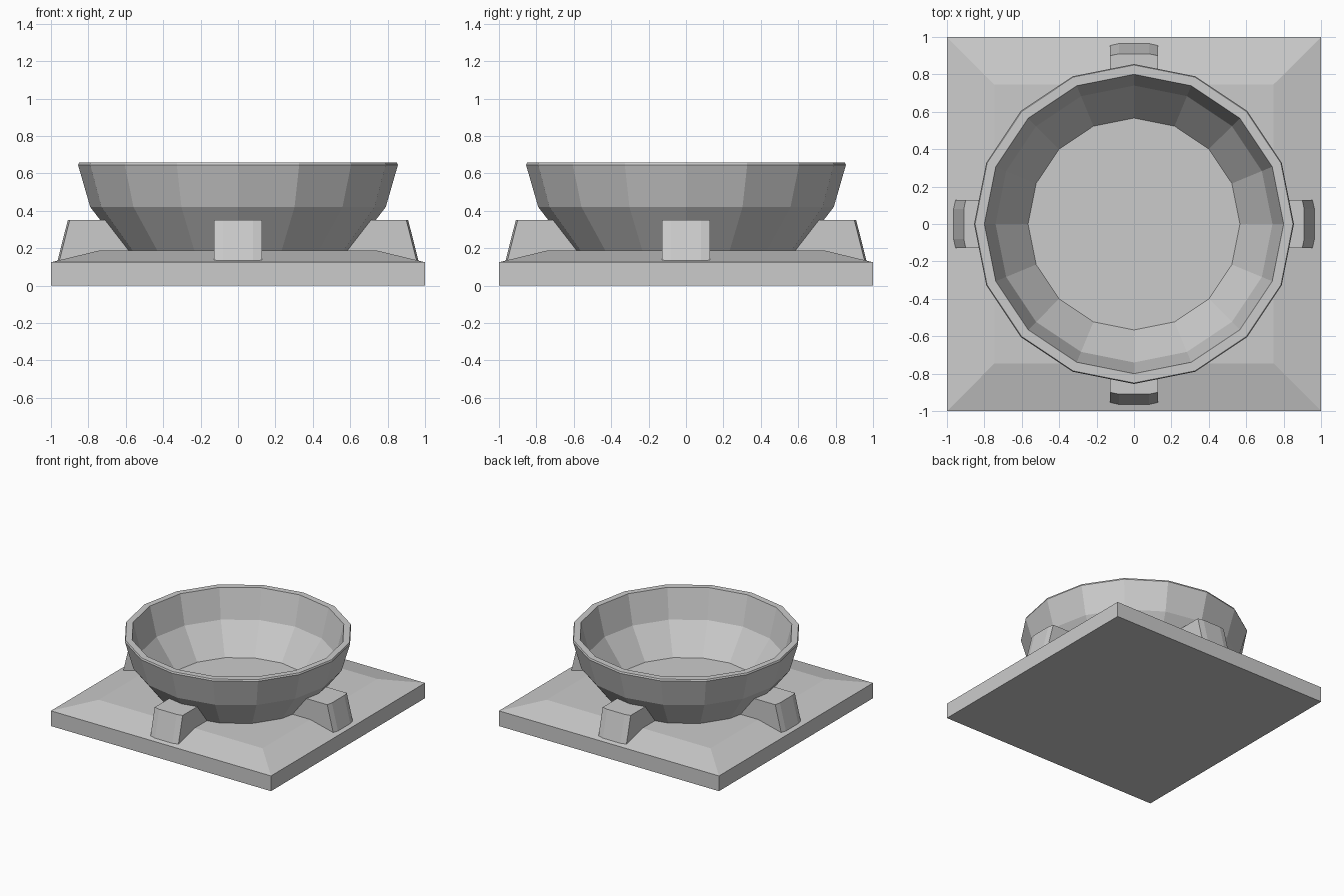
import bpy, bmesh
from math import cos, sin, pi

if "Cube" in bpy.data.objects:
    bpy.data.objects.remove(bpy.data.objects["Cube"])


def finish(name, bm):
    bmesh.ops.recalc_face_normals(bm, faces=bm.faces)
    mesh = bpy.data.meshes.new(name)
    bm.to_mesh(mesh)
    bm.free()
    ob = bpy.data.objects.new(name, mesh)
    bpy.context.collection.objects.link(ob)
    return ob


def loft(name, loops, caps=True):
    """Skin a stack of equal-length closed loops."""
    bm = bmesh.new()
    rings = [[bm.verts.new(p) for p in loop] for loop in loops]
    for a, b in zip(rings, rings[1:]):
        n = len(a)
        for i in range(n):
            j = (i + 1) % n
            bm.faces.new((a[i], a[j], b[j], b[i]))
    if caps:
        bm.faces.new(rings[0][::-1])
        bm.faces.new(rings[-1])
    return finish(name, bm)


def square(h, z):
    return [(-h, -h, z), (h, -h, z), (h, h, z), (-h, h, z)]


def ring(r, z, n=16):
    return [(r * cos(2 * pi * i / n), r * sin(2 * pi * i / n), z) for i in range(n)]


def lug_outline(inner, outer, z, w=0.127):
    return [(inner, -w, z), (outer - 0.01, -w, z), (outer, -0.08, z),
            (outer, 0.08, z), (outer - 0.01, w, z), (inner, w, z)]


# Square base with a shallow sloping top
loft("base", [square(1, 0), square(1, 0.125), square(0.745, 0.187)])

# Sixteen-sided bowl wall, standing on the base top which forms its floor
bowl_profile = [(0.608, 0.185), (0.79, 0.42), (0.855, 0.645), (0.85, 0.658),
                (0.80, 0.658), (0.74, 0.42), (0.565, 0.185)]
loft("bowl", [ring(r, z) for r, z in bowl_profile], caps=False)

# Four tapered lugs around the bowl
for k, side in enumerate(("right", "back", "left", "front")):
    lug = loft(side + "_lug", [lug_outline(0.56, 0.967, 0.125),
                               lug_outline(0.58, 0.953, 0.18),
                               lug_outline(0.703, 0.91, 0.35)])
    lug.rotation_euler.z = k * pi / 2
